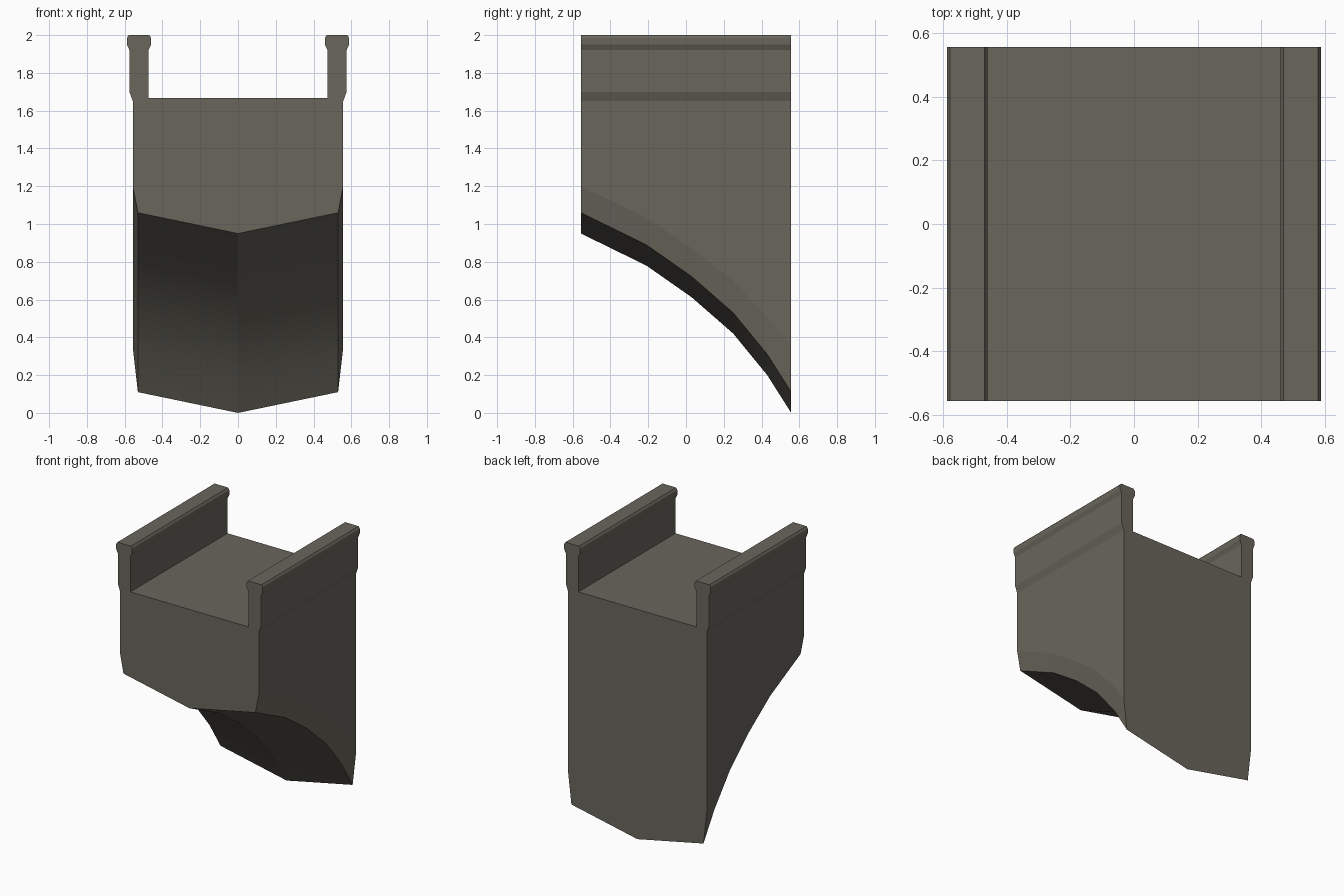
import bpy, bmesh

if "Cube" in bpy.data.objects:
    bpy.data.objects.remove(bpy.data.objects["Cube"])

stone = bpy.data.materials.new("warm grey stone")
stone.diffuse_color = (0.144, 0.133, 0.107, 1.0)
stone.use_nodes = True
stone.node_tree.nodes["Principled BSDF"].inputs["Base Color"].default_value = stone.diffuse_color

# Stations along the curved underside: y, keel height, height of side chamfer above keel
stations = [(-0.557, 0.95, 0.25), (-0.21, 0.78, 0.255), (0.03, 0.612, 0.26),
            (0.25, 0.42, 0.28), (0.43, 0.20, 0.31), (0.557, 0.0, 0.345)]

# Right half of the upper profile: outer wall, rail cap, inner wall down to the deck
wall = [(0.557, 1.65), (0.575, 1.70), (0.575, 1.92), (0.588, 1.95),
        (0.588, 1.985), (0.578, 2.0), (0.47, 2.0), (0.46, 1.985),
        (0.46, 1.95), (0.474, 1.92), (0.474, 1.667)]


def section(bm, y, keel, chamfer):
    """Full closed cross-section, starting at the keel and going up the right side."""
    half = [(0.53, keel + 0.11), (0.557, keel + chamfer)] + wall
    pts = [(0, keel)] + half + [(-x, z) for x, z in reversed(half)]
    return [bm.verts.new((x, y, z)) for x, z in pts]


# Curved corbel with deck and parapets, lofted from front to back
bm = bmesh.new()
rings = [section(bm, *s) for s in stations]
n = len(rings[0])
for a, b in zip(rings, rings[1:]):
    for i in range(n):
        j = (i + 1) % n
        f = bm.faces.new((a[i], a[j], b[j], b[i]))
        f.smooth = i in (0, n - 1)          # only the vaulted underside is smooth
    bm.edges.get((a[0], b[0])).smooth = False   # crisp keel line
bm.faces.new(rings[0])
bm.faces.new(rings[-1])
bmesh.ops.recalc_face_normals(bm, faces=bm.faces[:])

mesh = bpy.data.meshes.new("curved_corbel_with_parapets")
bm.to_mesh(mesh)
bm.free()
mesh.materials.append(stone)
obj = bpy.data.objects.new("curved_corbel_with_parapets", mesh)
bpy.context.collection.objects.link(obj)
